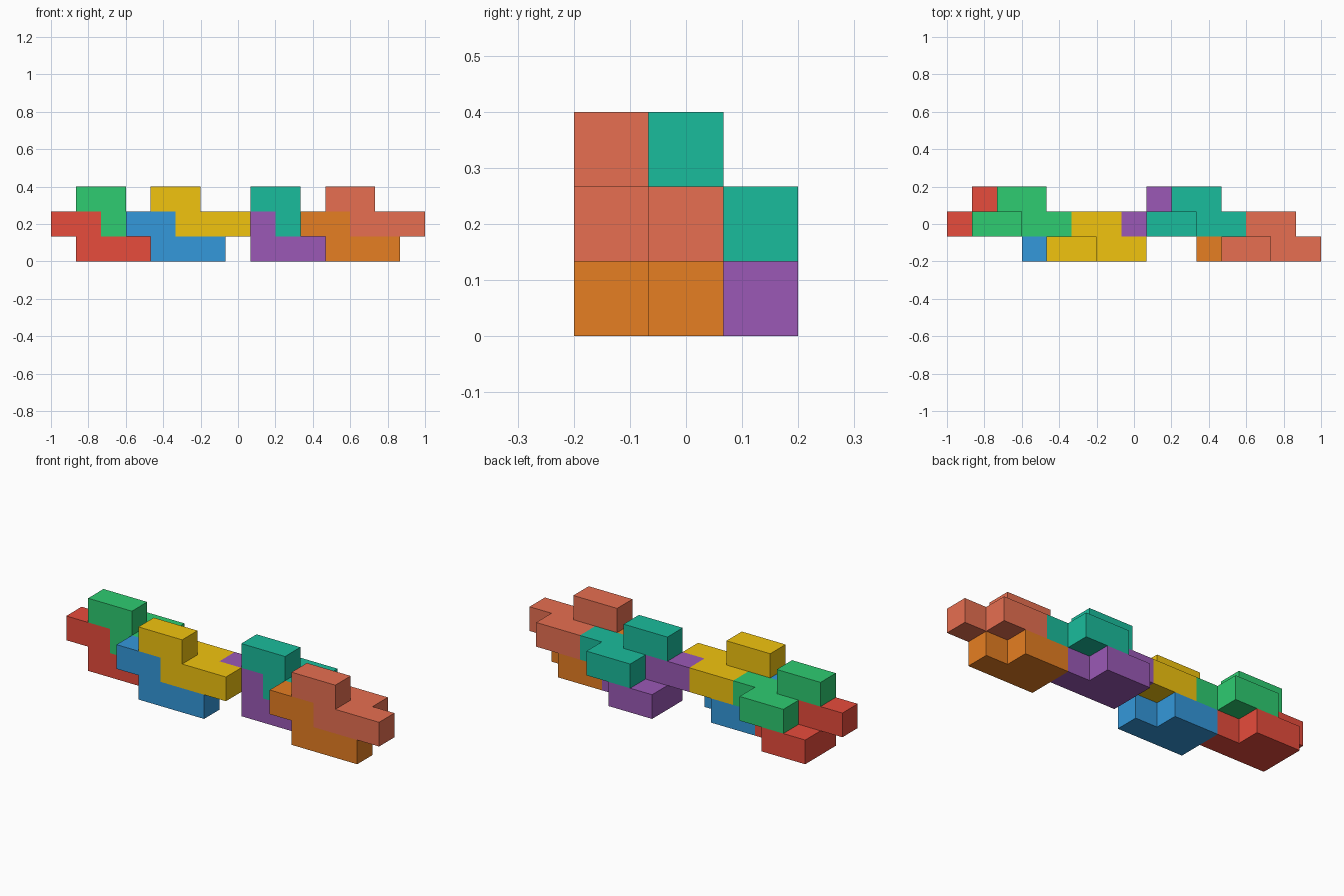
import bpy, bmesh
from mathutils import Color, Vector

if "Cube" in bpy.data.objects:
    bpy.data.objects.remove(bpy.data.objects["Cube"])

U = 2 / 15                                  # cell size: the model is 15 x 3 x 3 cells
ORIGIN = Vector((-1, -1.5 * U, 0))

# Seven-cell block shared by every piece: long bar, side pair, raised pair
BLOCK = [(1, 0, 0), (2, 0, 0), (3, 0, 0), (1, 1, 0), (2, 1, 0), (0, 0, 1), (1, 0, 1)]

# name: (cell offset, sRGB colour)
PIECES = {
    "red_block":    ((0, 1, 0),  (231, 76, 60)),
    "blue_block":   ((3, 0, 0),  (52, 152, 219)),
    "green_block":  ((1, 1, 1),  (46, 204, 113)),
    "yellow_block": ((4, 0, 1),  (241, 196, 15)),
    "purple_block": ((7, 1, 0),  (155, 89, 182)),
    "orange_block": ((10, 0, 0), (230, 126, 34)),
    "teal_block":   ((8, 1, 1),  (26, 188, 156)),
    "salmon_block": ((11, 0, 1), (231, 111, 81)),
}


def block_mesh(name):
    """Outer skin of the cells, with coplanar faces merged."""
    bm = bmesh.new()
    for cell in BLOCK:
        c = Vector(cell) + Vector((0.5, 0.5, 0.5))
        for axis in range(3):
            for sign in (-1, 1):
                n = Vector((0, 0, 0))
                n[axis] = sign
                if tuple(int(v) for v in Vector(cell) + n) in BLOCK:
                    continue
                s = Vector((0, 0, 0))
                s[(axis + 1) % 3] = 0.5
                t = n.cross(s)
                mid = c + n * 0.5
                bm.faces.new([bm.verts.new((mid + d) * U)
                              for d in (s + t, t - s, -s - t, s - t)])
    bmesh.ops.remove_doubles(bm, verts=bm.verts, dist=U * 0.01)
    bmesh.ops.recalc_face_normals(bm, faces=bm.faces)
    bmesh.ops.dissolve_limit(bm, angle_limit=0.01, verts=bm.verts, edges=bm.edges)
    mesh = bpy.data.meshes.new(name)
    bm.to_mesh(mesh)
    bm.free()
    return mesh


# Interlocking pieces
for name, (offset, rgb) in PIECES.items():
    mat = bpy.data.materials.new(name + "_colour")
    linear = Color([v / 255 for v in rgb]).from_srgb_to_scene_linear()
    mat.diffuse_color = (*linear, 1)
    mat.use_nodes = True
    mat.node_tree.nodes["Principled BSDF"].inputs["Base Color"].default_value = mat.diffuse_color
    mesh = block_mesh(name)
    mesh.materials.append(mat)
    obj = bpy.data.objects.new(name, mesh)
    obj.location = ORIGIN + Vector(offset) * U
    bpy.context.collection.objects.link(obj)
